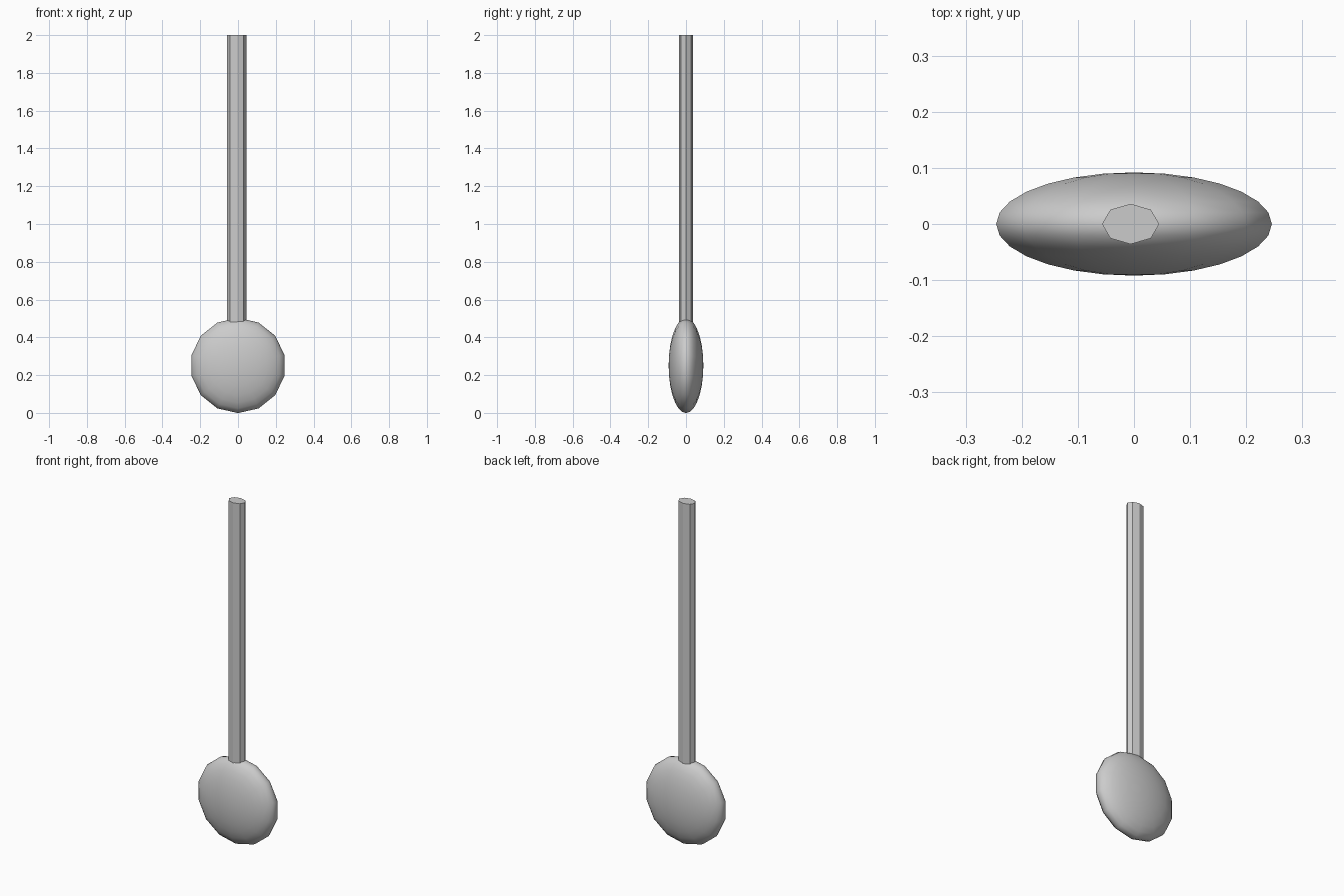
import bpy, bmesh
from math import radians, pi
from mathutils import Matrix

if "Cube" in bpy.data.objects:
    bpy.data.objects.remove(bpy.data.objects["Cube"])


def finish(bm, name, angle):
    """Turn the bmesh into a named object, smooth below the given angle."""
    mesh = bpy.data.meshes.new(name)
    bm.to_mesh(mesh)
    bm.free()
    obj = bpy.data.objects.new(name, mesh)
    bpy.context.collection.objects.link(obj)
    bpy.ops.object.select_all(action='DESELECT')
    obj.select_set(True)
    bpy.context.view_layer.objects.active = obj
    bpy.ops.object.shade_smooth_by_angle(angle=radians(angle))
    return obj


# Flattened 14-sided head, poles facing front and back
bm = bmesh.new()
bmesh.ops.create_uvsphere(
    bm, u_segments=14, v_segments=14, radius=1,
    matrix=Matrix.Translation((0, 0, 0.251))
    @ Matrix.Diagonal((0.252, 0.092, 0.252, 1))
    @ Matrix.Rotation(pi / 2, 4, 'X'))
# align the ring so corners lie on the left and right
finish(bm, "flat_round_head", 40)

# Octagonal shaft with an oval section, sunk into the head
bottom, top = 0.44, 2.0
bm = bmesh.new()
bmesh.ops.create_cone(
    bm, cap_ends=True, segments=8, radius1=1, radius2=1, depth=top - bottom,
    matrix=Matrix.Translation((-0.006, 0, (top + bottom) / 2))
    @ Matrix.Diagonal((0.051, 0.036, 1, 1)))
finish(bm, "shaft", 20)
